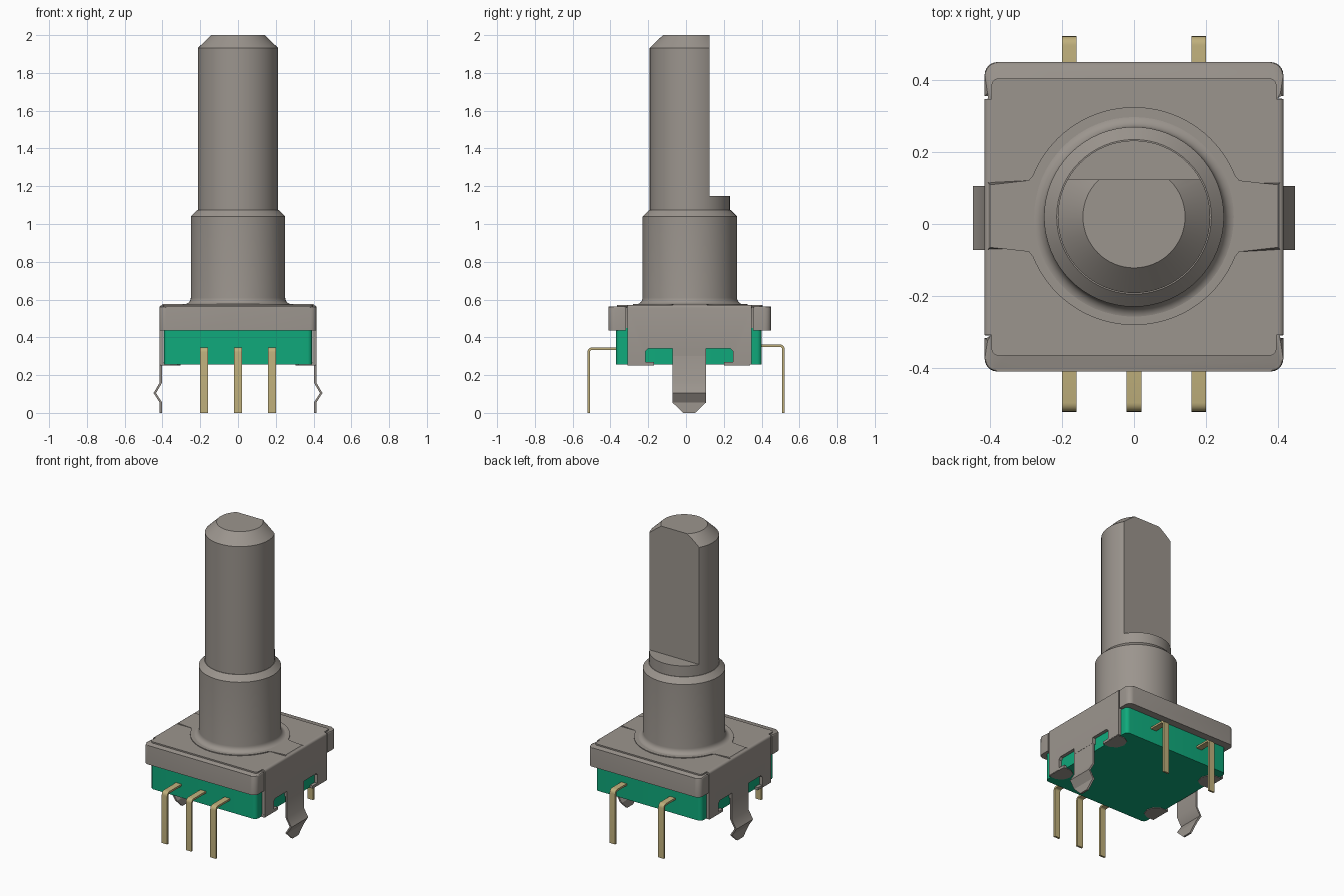
import bpy, bmesh, math
from mathutils import Vector

if "Cube" in bpy.data.objects:
    bpy.data.objects.remove(bpy.data.objects["Cube"])


def material(name, rgb):
    m = bpy.data.materials.new(name)
    m.use_nodes = True
    m.diffuse_color = (*rgb, 1)
    m.node_tree.nodes["Principled BSDF"].inputs["Base Color"].default_value = (*rgb, 1)
    return m


GREY = material("warm grey metal", (0.33, 0.30, 0.27))
GREEN = material("green plastic", (0.005, 0.40, 0.20))
GOLD = material("pale gold", (0.52, 0.43, 0.20))
AXIS_Y = 0.02  # the shaft axis sits slightly behind centre


def finish(name, bm, mat):
    bmesh.ops.recalc_face_normals(bm, faces=bm.faces)
    mesh = bpy.data.meshes.new(name)
    bm.to_mesh(mesh)
    bm.free()
    mesh.materials.append(mat)
    ob = bpy.data.objects.new(name, mesh)
    bpy.context.collection.objects.link(ob)
    bpy.ops.object.select_all(action='DESELECT')
    ob.select_set(True)
    bpy.context.view_layer.objects.active = ob
    bpy.ops.object.shade_smooth_by_angle(angle=math.radians(32))
    return ob


def prism(pts, axis, lo, hi):
    """Extrude a 2D outline along an axis; the outline uses the other two axes in order."""
    bm = bmesh.new()

    def at(p, h):
        c = list(p)
        c.insert(axis, h)
        return bm.verts.new(c)
    a = [at(p, lo) for p in pts]
    b = [at(p, hi) for p in pts]
    bm.faces.new(a)
    bm.faces.new(b)
    for i in range(len(a)):
        j = (i + 1) % len(a)
        bm.faces.new((a[i], a[j], b[j], b[i]))
    return bm


def bevel_where(bm, test, width, segments=2):
    edges = [e for e in bm.edges if all(test(v.co) for v in e.verts)]
    bmesh.ops.bevel(bm, geom=edges, offset=width, segments=segments,
                    profile=0.5, affect='EDGES')


def arc(cx, cy, r, a0, a1, n):
    return [(cx + r * math.cos(a0 + (a1 - a0) * i / n),
             cy + r * math.sin(a0 + (a1 - a0) * i / n)) for i in range(n + 1)]


def plan(hx, y0, y1, r, side=()):
    """Rounded rectangle symmetric in x, with optional extra points along each side."""
    q = math.pi / 2
    right = arc(hx - r, y0 + r, r, -q, 0, 6) + list(side) + arc(hx - r, y1 - r, r, 0, q, 6)
    return right + [(-x, y) for x, y in reversed(right)]


def lathe(profile, n=64):
    """Spin an (r, z) profile round the shaft axis, closing both ends."""
    bm = bmesh.new()
    rings = [[bm.verts.new((r * math.cos(2 * math.pi * i / n),
                            AXIS_Y + r * math.sin(2 * math.pi * i / n), z))
              for i in range(n)] for r, z in profile]
    for a, b in zip(rings, rings[1:]):
        for i in range(n):
            j = (i + 1) % n
            bm.faces.new((a[i], a[j], b[j], b[i]))
    bm.faces.new(rings[0])
    bm.faces.new(rings[-1])
    return bm


# Green base block
bm = prism(plan(0.393, -0.37, 0.40, 0.025), 2, 0.256, 0.45)
finish("base_block", bm, GREEN)

# Metal cover with narrow slits beside the corner wraps
slits = [(0.415, -0.317), (0.39, -0.317), (0.39, -0.309), (0.412, -0.309),
         (0.412, 0.348), (0.39, 0.348), (0.39, 0.356), (0.415, 0.356)]
bm = prism(plan(0.415, -0.41, 0.45, 0.035, slits), 2, 0.435, 0.562)
bevel_where(bm, lambda c: c.z > 0.56, 0.008)
finish("cover", bm, GREY)

# Raised top sheet
bm = prism(plan(0.396, -0.366, 0.405, 0.02), 2, 0.55, 0.571)
finish("top_sheet", bm, GREY)

# Embossed ring with two side tongues
a = math.asin(0.093 / 0.303)
half = arc(0, 0.022, 0.303, a, math.pi - a, 36)
half += [(-0.406, 0.115), (-0.406, -0.071)]
outline = half + [(-x, 0.044 - y) for x, y in half]
bm = prism(outline, 2, 0.56, 0.576)
bevel_where(bm, lambda c: c.z > 0.57, 0.006, 1)
finish("embossed_plate", bm, GREY)

# Threadless bushing with a flared foot and chamfered top
foot = [(0.25 + 0.035 * (1 - math.sin(t)), 0.61 - 0.035 * math.cos(t))
        for t in (math.pi / 2 * i / 6 for i in range(7))]
bm = lathe([(0.285, 0.56)] + foot + [(0.25, 1.04), (0.215, 1.075)])
finish("bushing", bm, GREY)

# Shaft: round lower part, then a D-shaped upper part
finish("shaft_lower", lathe([(0.212, 1.0), (0.212, 1.147)]), GREY)
bm = lathe([(0.212, 1.1), (0.212, 1.932), (0.142, 2.0)])
cut = bmesh.ops.bisect_plane(bm, geom=bm.verts[:] + bm.edges[:] + bm.faces[:],
                             plane_co=Vector((0, 0.124, 0)), plane_no=Vector((0, 1, 0)),
                             clear_outer=True)
bmesh.ops.holes_fill(bm, edges=[e for e in bm.edges if e.is_boundary])
finish("shaft_upper", bm, GREY)

# Side plates, snap legs and folded tabs, mirrored left and right
plate = [(-0.309, 0.571), (-0.309, 0.255), (-0.215, 0.255), (-0.215, 0.325), (-0.2, 0.34),
         (-0.07, 0.34), (-0.07, 0.3), (0.105, 0.3), (0.105, 0.34), (0.235, 0.34),
         (0.25, 0.325), (0.25, 0.255), (0.348, 0.255), (0.348, 0.571)]
leg_outer = [(0.415, 0.4), (0.415, 0.16), (0.447, 0.105), (0.415, 0.055), (0.415, 0.0)]
leg_inner = [(x - 0.013, z) for x, z in reversed(leg_outer)]
for side, s in (("left", 1), ("right", -1)):
    bm = prism(plate, 0, s * 0.394, s * 0.416)
    bevel_where(bm, lambda c: c.z > 0.57 and abs(c.x) > 0.41, 0.014, 3)
    finish(side + "_plate", bm, GREY)

    bm = prism([(s * x, z) for x, z in leg_outer + leg_inner], 1, -0.072, 0.106)
    for v in bm.verts:
        if v.co.z < 0.01:
            v.co.y = 0.017 + (v.co.y - 0.017) * 0.35
    finish(side + "_snap_leg", bm, GREY)

    for end, y in (("front", -0.24), ("back", 0.27)):
        tab = [(0.414, y - 0.07), (0.36, y - 0.07), (0.32, y - 0.045), (0.305, y),
               (0.32, y + 0.045), (0.36, y + 0.07), (0.414, y + 0.07)]
        bm = prism([(s * px, py) for px, py in tab], 2, 0.252, 0.27)
        finish(f"{side}_{end}_folded_tab", bm, GREY)


# Bent terminals: three at the front, two at the back
def terminal(name, x, d, y_in, y_out, top):
    t, r = 0.013, 0.025
    q = math.pi / 2
    pts = [(y_in, top)] + arc(y_out - r, top - r, r, q, 0, 5) + [(y_out, 0), (y_out - t, 0)]
    pts += arc(y_out - r, top - r, r - t, 0, q, 5) + [(y_in, top - t)]
    bm = prism([(d * y, z) for y, z in pts], 0, x - 0.0205, x + 0.0205)
    finish(name, bm, GOLD)


for i, x in enumerate((-0.18, 0, 0.18)):
    terminal(f"front_terminal_{i + 1}", x, -1, 0.34, 0.522, 0.347)
for i, x in enumerate((-0.18, 0.18)):
    terminal(f"back_terminal_{i + 1}", x, 1, 0.37, 0.522, 0.362)
